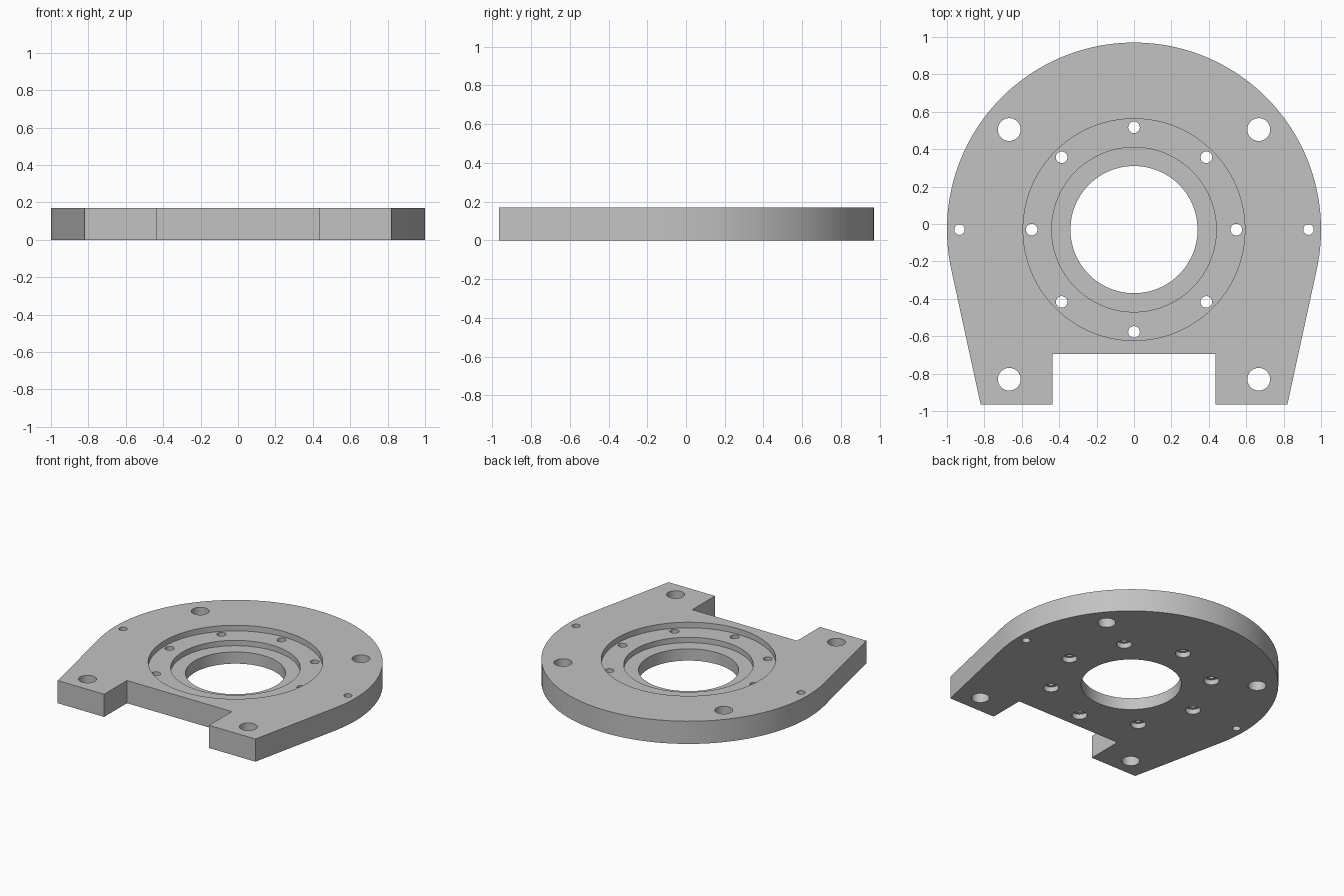
import bpy, bmesh
from math import sin, cos, pi, radians

if "Cube" in bpy.data.objects:
    bpy.data.objects.remove(bpy.data.objects["Cube"])

THICK = 0.17
CY = -0.03          # centre of the round end and the bore
LOW, HIGH = -0.1, THICK + 0.1

grey = bpy.data.materials.new("machined_grey")
grey.use_nodes = True
colour = (0.54, 0.54, 0.54, 1)
grey.diffuse_color = colour
grey.node_tree.nodes["Principled BSDF"].inputs["Base Color"].default_value = colour


def make_object(name, bm):
    bmesh.ops.recalc_face_normals(bm, faces=bm.faces)
    mesh = bpy.data.meshes.new(name)
    bm.to_mesh(mesh)
    bm.free()
    mesh.materials.append(grey)
    obj = bpy.data.objects.new(name, mesh)
    bpy.context.collection.objects.link(obj)
    return obj


def stepped_cylinder(bm, x, y, profile, sides):
    """Closed turned solid from (radius, height) pairs, bottom to top."""
    rings = [[bm.verts.new((x + r * cos(2 * pi * i / sides),
                            y + r * sin(2 * pi * i / sides), z))
              for i in range(sides)] for r, z in profile]
    for a, b in zip(rings, rings[1:]):
        for i in range(sides):
            j = (i + 1) % sides
            bm.faces.new((a[i], a[j], b[j], b[i]))
    bm.faces.new(rings[0][::-1])
    bm.faces.new(rings[-1])


# Plate outline: round end, tapered flanks, two feet with a notch between
start, steps = radians(-12.25), 96
sweep = pi - 2 * start
outline = [(cos(start + sweep * i / steps), CY + sin(start + sweep * i / steps))
           for i in range(steps + 1)]
outline += [(-0.82, -0.965), (-0.435, -0.965), (-0.435, -0.695),
            (0.435, -0.695), (0.435, -0.965), (0.82, -0.965)]
bm = bmesh.new()
face = bm.faces.new([bm.verts.new((x, y, 0)) for x, y in outline])
top = bmesh.ops.extrude_face_region(bm, geom=[face])["geom"]
bmesh.ops.translate(bm, vec=(0, 0, THICK),
                    verts=[v for v in top if isinstance(v, bmesh.types.BMVert)])
plate = make_object("mounting_plate", bm)

# Central bore with two stepped recesses
bm = bmesh.new()
stepped_cylinder(bm, 0, CY, [(0.34, LOW), (0.34, 0.088), (0.44, 0.088),
                             (0.44, 0.128), (0.593, 0.128), (0.593, HIGH)], 96)
bore_cutter = make_object("bore_cutter", bm)

# Corner holes, side pin holes and the counterbored bolt circle
bm = bmesh.new()
for side in (-1, 1):
    for y in (0.505, -0.83):
        stepped_cylinder(bm, side * 0.667, y, [(0.061, LOW), (0.061, HIGH)], 40)
    stepped_cylinder(bm, side * 0.933, CY, [(0.028, LOW), (0.028, HIGH)], 32)
for i in range(8):
    a = i * pi / 4
    stepped_cylinder(bm, 0.547 * cos(a), CY + 0.547 * sin(a),
                     [(0.052, LOW), (0.052, 0.038), (0.031, 0.038), (0.031, HIGH)], 32)
hole_cutter = make_object("hole_cutter", bm)

# Cut the plate, then drop the cutters
cutters = (bore_cutter, hole_cutter)
for cutter in cutters:
    cutter.hide_render = True
    mod = plate.modifiers.new(cutter.name, 'BOOLEAN')
    mod.operation = 'DIFFERENCE'
    mod.solver = 'EXACT'
    mod.object = cutter
bpy.context.view_layer.update()
cut = bpy.data.meshes.new_from_object(
    plate.evaluated_get(bpy.context.evaluated_depsgraph_get()))
plate.modifiers.clear()
plate.data = cut
for cutter in cutters:
    bpy.data.objects.remove(cutter)

# Smooth the curved walls, keep the edges crisp
bpy.ops.object.select_all(action='DESELECT')
plate.select_set(True)
bpy.context.view_layer.objects.active = plate
bpy.ops.object.shade_smooth_by_angle(angle=radians(30))
